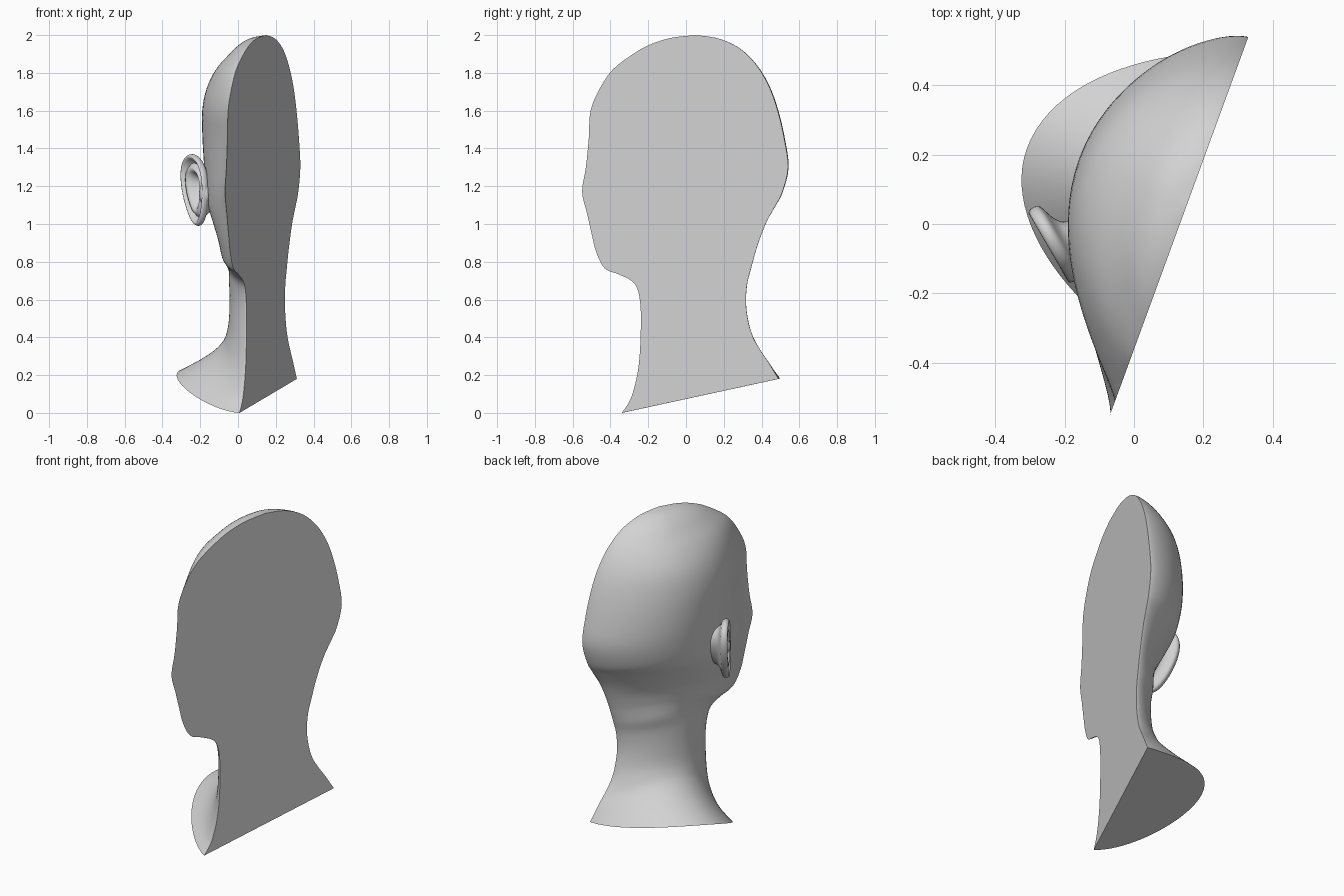
import bpy
import bmesh
import math
from mathutils import Vector

default_cube = bpy.data.objects.get("Cube")
if default_cube:
    bpy.data.objects.remove(default_cube, do_unlink=True)

# One plain plaster colour
plaster = bpy.data.materials.new("plaster_grey")
plaster.use_nodes = True
plaster.diffuse_color = (0.65, 0.65, 0.65, 1)
plaster.node_tree.nodes["Principled BSDF"].inputs["Base Color"].default_value = plaster.diffuse_color

# Head frame: the flat sagittal cut is turned about z
ORIGIN = Vector((0.1325, 0, 0))
ALONG = Vector((0.3435, 0.939, 0))
OUT = Vector((-0.939, 0.3435, 0))
UP = Vector((0, 0, 1))


def finish(name, bm, angle):
    """Turn a bmesh into a smooth shaded, coloured object."""
    bmesh.ops.recalc_face_normals(bm, faces=bm.faces)
    mesh = bpy.data.meshes.new(name)
    bm.to_mesh(mesh)
    bm.free()
    mesh.materials.append(plaster)
    obj = bpy.data.objects.new(name, mesh)
    bpy.context.collection.objects.link(obj)
    bpy.ops.object.select_all(action='DESELECT')
    obj.select_set(True)
    bpy.context.view_layer.objects.active = obj
    bpy.ops.object.shade_smooth_by_angle(angle=math.radians(angle))
    return obj


def loft(bm, rings):
    """Bridge closed rings of equal length with quads and return the vertices."""
    loops = [[bm.verts.new(p) for p in ring] for ring in rings]
    for low, high in zip(loops, loops[1:]):
        for i in range(len(low)):
            j = (i + 1) % len(low)
            bm.faces.new((low[i], low[j], high[j], high[i]))
    return loops


def spline(rows, steps):
    """Catmull-Rom interpolation through parameter rows."""
    result = []
    last = len(rows) - 1
    for i in range(last):
        a, b, c, d = (rows[min(max(k, 0), last)] for k in (i - 1, i, i + 1, i + 2))
        for step in range(steps):
            t = step / steps
            result.append([
                q + t * (r - p) / 2 + t * t * (p - 2.5 * q + 2 * r - s / 2)
                + t ** 3 * (1.5 * (q - r) + (s - p) / 2)
                for p, q, r, s in zip(a, b, c, d)])
    return result + [rows[-1]]


# Neck and jaw rows: front z, back z, side lift, front y, back y, half width, front taper
neck = [
    (0, .18, .14, -.34, .49, .49, .7),
    (.06, .22, .145, -.3, .465, .38, .7),
    (.13, .27, .14, -.275, .435, .29, .7),
    (.22, .33, .12, -.255, .395, .23, .7),
    (.31, .4, .09, -.245, .355, .2, .7),
    (.42, .48, .06, -.24, .33, .183, .7),
    (.55, .58, .04, -.24, .317, .176, .7),
    (.65, .68, .04, -.255, .323, .176, .7),
    (.7, .75, .05, -.29, .34, .18, .75),
    (.735, .81, .06, -.36, .356, .186, .85),
    (.765, .86, .06, -.43, .37, .194, .95),
    (.85, .94, .05, -.475, .397, .21, 1.05),
    (.95, 1.02, .03, -.5, .43, .24, 1.1),
    (1.06, 1.1, .01, -.525, .475, .275, 1.2),
]

# Head rows: z, front y, back y, half width, front taper
head = [
    (1.17, -.55, .51, .306, 1.3),
    (1.3, -.53, .54, .328, 1.25),
    (1.45, -.515, .52, .338, 1.2),
    (1.6, -.505, .485, .332, 1.08),
    (1.72, -.455, .443, .305, .95),
    (1.82, -.385, .388, .25, .8),
    (1.9, -.28, .32, .18, .7),
    (1.95, -.19, .25, .128, .6),
    (1.985, -.08, .16, .072, .5),
    (2, .05, .05, 0, .5),
]

# Each row ends with the back taper and the place of the widest point
rows = [row + (.78 if row[0] < .3 else .7, .47 if row[0] < .7 else .53) for row in neck]
rows += [(z, z, 0, front, back, width, taper, .68, .57)
         for z, front, back, width, taper in head]


def section(row, count=48):
    """Half section from the front of the cut round to its back."""
    front_z, back_z, lift, front, back, width, taper, back_taper, middle = row
    start, end = front / ALONG.y, back / ALONG.y
    centre = start + (end - start) * middle
    ring = []
    for i in range(count + 1):
        c = math.cos(math.pi * i / count)
        reach = centre - start if c > 0 else end - centre
        power = taper if c > 0 else back_taper
        side = max(0, 1 - c * c) ** power
        s = centre - c * reach
        t = (s - start) / max(end - start, 1e-6)
        z = front_z + (back_z - front_z) * t + lift * side ** 1.5
        ring.append(ORIGIN + ALONG * s + OUT * (width * side) + UP * z)
    return ring


# Half head with flat cut and sloping base
bm = bmesh.new()
loops = loft(bm, [section(row) for row in spline(rows, 4)])
bm.faces.new(loops[0])
bmesh.ops.remove_doubles(bm, verts=bm.verts, dist=1e-5)
finish("half_head", bm, 40)

# Ear: folded rings run from the hollow over the rim and back into the head
EAR = Vector((-.228, -.065, 1.18))
BACKWARD = Vector((-.5, .866, 0))
OUTWARD = Vector((-.866, -.5, 0))


def ear_ring(scale, height, shift, count=48):
    ring = []
    for i in range(count):
        a = math.tau * i / count
        z = .19 * math.sin(a) * scale
        across = .115 * math.cos(a) * (1 + .25 * math.sin(a)) * scale + .18 * z + shift
        ring.append(EAR + BACKWARD * across + UP * z + OUTWARD * height)
    return ring


# Fold rows: scale, height, shift along the ear
folds = [(.02, -.045, -.02), (.3, -.045, -.02), (.42, -.02, -.015), (.54, .012, -.01),
         (.66, .01, 0), (.75, -.008, 0), (.84, .006, 0), (.92, .018, 0), (.98, .012, 0),
         (1, -.004, 0), (.95, -.02, 0), (.8, -.03, -.01), (.65, -.05, -.03),
         (.55, -.11, -.045)]
bm = bmesh.new()
loops = loft(bm, [ear_ring(*fold) for fold in spline(folds, 2)])
bm.faces.new(loops[0])
bm.faces.new(loops[-1])
finish("ear", bm, 60)

# Small flap in front of the ear hollow
bm = bmesh.new()
bmesh.ops.create_uvsphere(bm, u_segments=16, v_segments=10, radius=.035)
for v in bm.verts:
    v.co = EAR + BACKWARD * (v.co.x - .085) + OUTWARD * (v.co.y * .8 - .01) + UP * (v.co.z * 1.6 - .02)
finish("ear_flap", bm, 60)
